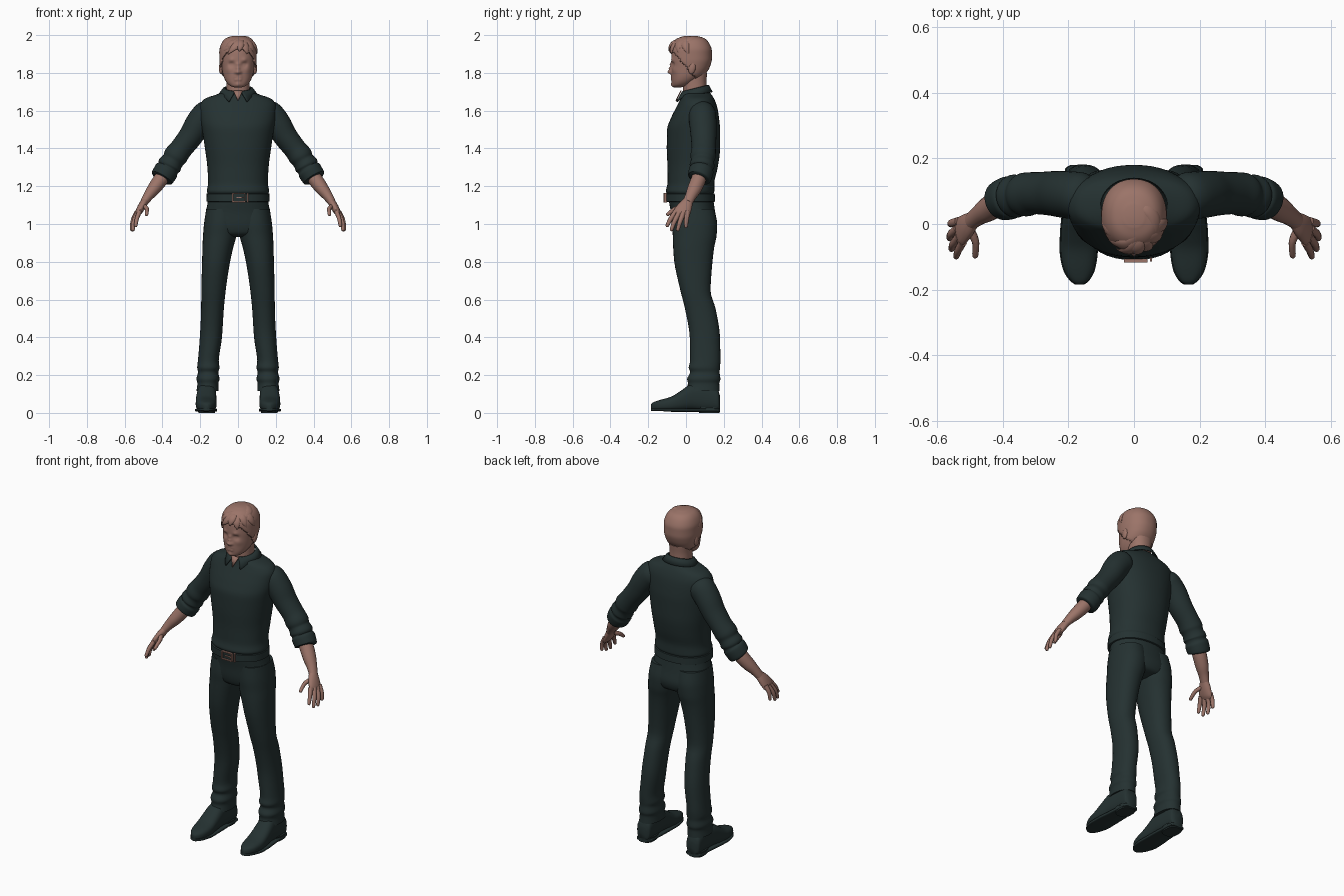
import bpy, bmesh, math
from mathutils import Vector, Matrix

cube = bpy.data.objects.get("Cube")
if cube:
    bpy.data.objects.remove(cube, do_unlink=True)


def material(name, rgb):
    m = bpy.data.materials.new(name)
    m.use_nodes = True
    m.diffuse_color = (*rgb, 1)
    m.node_tree.nodes["Principled BSDF"].inputs["Base Color"].default_value = (*rgb, 1)
    return m


CLOTH = material("dark green cloth", (0.018, 0.031, 0.031))
SKIN = material("warm skin", (0.33, 0.175, 0.14))


def finish(name, bm, mat, mirror=False, thick=0, angle=50):
    """Turn a bmesh into a smooth shaded object."""
    bmesh.ops.recalc_face_normals(bm, faces=bm.faces)
    for f in bm.faces:
        f.smooth = True
    me = bpy.data.meshes.new(name)
    bm.to_mesh(me)
    bm.free()
    me.set_sharp_from_angle(angle=math.radians(angle))
    me.materials.append(mat)
    ob = bpy.data.objects.new(name, me)
    bpy.context.scene.collection.objects.link(ob)
    if thick:
        mod = ob.modifiers.new("thickness", 'SOLIDIFY')
        mod.thickness = thick
    if mirror:
        ob.modifiers.new("mirror", 'MIRROR')
    return ob


def smooth_rows(rows, steps):
    """Monotone spline through rows of numbers."""
    if steps < 2:
        return rows
    cols = []
    for v in zip(*rows):
        d = [b - a for a, b in zip(v, v[1:])]
        m = [d[0]] + [2 * a * b / (a + b) if a * b > 0 else 0 for a, b in zip(d, d[1:])] + [d[-1]]
        out = []
        for i in range(len(d)):
            for k in range(steps):
                t = k / steps
                out.append(v[i] + m[i] * t * (1 - t) ** 2 - m[i + 1] * t * t * (1 - t)
                           + d[i] * t * t * (3 - 2 * t))
        cols.append(out + [v[-1]])
    return list(zip(*cols))


def circle(n, power=2):
    for k in range(n):
        a = math.tau * k / n
        c, s = math.cos(a), math.sin(a)
        yield (math.copysign(abs(c) ** (2 / power), c), math.copysign(abs(s) ** (2 / power), s))


def bridge(rings, closed=True):
    bm = bmesh.new()
    vs = [[bm.verts.new(p) for p in r] for r in rings]
    n = len(vs[0])
    for a, b in zip(vs, vs[1:]):
        for k in range(n if closed else n - 1):
            j = (k + 1) % n
            bm.faces.new((a[k], a[j], b[j], b[k]))
    if closed:
        bm.faces.new(vs[0])
        bm.faces.new(vs[-1])
    return bm


def stack(rows, n=32, power=2.2, steps=4, along="z"):
    """Loft of rounded sections, each given as height and a bounding box."""
    rings = []
    for h, a0, a1, b0, b1 in smooth_rows(rows, steps):
        pts = [((a0 + a1) / 2 + c * (a1 - a0) / 2, (b0 + b1) / 2 + s * (b1 - b0) / 2)
               for c, s in circle(n, power)]
        rings.append([(a, b, h) if along == "z" else (a, h, b) for a, b in pts])
    return bridge(rings)


def tube(rows, n=16, steps=4, centre=None):
    """Loft along a path of x, y, z, width and thickness radius."""
    rows = smooth_rows(rows, steps)
    pts = [Vector(r[:3]) for r in rows]
    rings = []
    for i, (p, r) in enumerate(zip(pts, rows)):
        t = (pts[min(i + 1, len(pts) - 1)] - pts[max(i - 1, 0)]).normalized()
        a = t.cross(p - centre) if centre else Vector((0, 1, 0)) - t * t.y
        a.normalize()
        b = t.cross(a)
        rings.append([p + a * c * r[3] + b * s * r[4] for c, s in circle(n)])
    return bridge(rings)


def sym(rows):
    return [(z, -w, w, y0, y1) for z, w, y0, y1 in rows]


def box(name, centre, size, mat):
    bm = bmesh.new()
    bmesh.ops.create_cube(bm, size=1, matrix=Matrix.Translation(centre) @ Matrix.Diagonal((*size, 1)))
    finish(name, bm, mat, angle=30)


# Shirt body
shirt = sym([(1.71, .062, -.003, .112), (1.70, .078, -.01, .122), (1.685, .115, -.02, .135),
             (1.66, .18, -.03, .15), (1.62, .203, -.05, .165), (1.56, .2, -.08, .175),
             (1.5, .19, -.1, .18), (1.4, .175, -.102, .18), (1.3, .162, -.098, .168),
             (1.22, .158, -.098, .15), (1.175, .165, -.107, .15), (1.16, .16, -.1, .145)])
finish("shirt", stack(shirt, n=48), CLOTH)

# Sleeves with rolled cuffs
sleeve = [(.12, .08, 1.6, .05, .04), (.165, .085, 1.58, .073, .074), (.21, .09, 1.53, .072, .07),
          (.25, .093, 1.465, .068, .064), (.3, .094, 1.4, .064, .06), (.33, .09, 1.36, .067, .064),
          (.345, .088, 1.335, .061, .058), (.362, .085, 1.31, .066, .064), (.37, .083, 1.295, .06, .058),
          (.38, .08, 1.28, .066, .065), (.402, .072, 1.245, .062, .062), (.405, .07, 1.24, .052, .052)]
finish("sleeves", tube(sleeve, n=28), CLOTH, mirror=True)

# Folded collar with two front points, and the open neck between them
edges = [[], [], []]
for i in range(41):
    a = math.radians(12 + 336 * i / 40)
    s, c = math.sin(a), -math.cos(a)
    f = max(0, -c) ** 6
    y = .05 + .065 * c
    edges[0].append((.068 * s, y, 1.704 + .25 * (y + .015)))
    edges[1].append((.08 * s, y + .007 * c, 1.702 + .25 * (y + .015)))
    edges[2].append((.103 * s + math.copysign(.03, s) * f, .053 + .088 * c - .02 * f,
                     1.688 + .012 * c - .032 * f))
finish("collar", bridge(edges, closed=False), CLOTH, thick=.006)
bm = bmesh.new()
bm.faces.new([bm.verts.new(p) for p in ((-.025, -.024, 1.705), (.025, -.024, 1.705), (0, -.05, 1.65))])
finish("open_neck", bm, SKIN, thick=.006)

# Trousers: pelvis, legs, belt
hips = sym([(1.17, .155, -.095, .14), (1.12, .16, -.09, .146), (1.06, .17, -.08, .155),
            (1, .178, -.075, .165), (.95, .15, -.06, .15), (.93, .06, -.02, .09)])
finish("trouser_hips", stack(hips, n=40), CLOTH)
leg = [(1.08, .0, .168, -.07, .15), (1, .0, .18, -.074, .165), (.94, .008, .185, -.07, .162),
       (.88, .024, .188, -.068, .15), (.8, .042, .19, -.062, .14), (.65, .065, .194, -.03, .13),
       (.55, .075, .195, -.005, .157), (.4, .085, .202, .02, .18), (.28, .102, .212, .022, .182),
       (.24, .098, .216, .014, .18), (.215, .104, .212, .022, .178), (.18, .098, .22, .006, .182),
       (.155, .104, .215, .01, .176), (.115, .102, .22, .0, .178)]
finish("trouser_legs", stack(leg), CLOTH, mirror=True)
belt = sym([(1.163, .16, -.1, .146), (1.16, .166, -.11, .152),
            (1.12, .167, -.11, .154), (1.117, .16, -.1, .148)])
finish("belt", stack(belt, n=40, steps=1), CLOTH)

# Buckle frame, pin and belt loop
for side in (-1, 1):
    box("buckle_side", (.005 + side * .032, -.112, 1.14), (.007, .012, .05), SKIN)
    box("buckle_rail", (.005, -.112, 1.14 + side * .022), (.07, .012, .006), SKIN)
box("buckle_pin", (.012, -.113, 1.14), (.04, .008, .005), SKIN)
box("belt_keeper", (.052, -.107, 1.14), (.007, .014, .05), SKIN)

# Shoes with soles
shoe = [(.18, .14, .19, .015, .09), (.168, .122, .207, .008, .125), (.1, .118, .212, .008, .16),
        (.035, .115, .217, .014, .155), (-.03, .114, .223, .01, .115), (-.08, .113, .224, .008, .085),
        (-.14, .122, .213, .01, .068), (-.175, .142, .19, .014, .055), (-.185, .156, .176, .02, .045)]
finish("shoes", stack(shoe, power=2.6, along="y"), CLOTH, mirror=True)
sole = [(y, a - .003, b + .003, .006 if y > -.1 else .01, .024) for y, a, b, _, _ in shoe]
finish("soles", stack(sole, power=5, along="y"), CLOTH, mirror=True)
heel = [(0, .122, .21, .07, .178), (.03, .118, .213, .06, .18)]
finish("shoe_heels", stack(heel, power=2.6, steps=1), CLOTH, mirror=True)

# Forearms, palms and fingers
forearm = [(.375, .08, 1.285, .035, .035), (.41, .066, 1.235, .04, .039), (.445, .045, 1.187, .038, .035),
           (.475, .025, 1.148, .03, .027), (.497, .008, 1.115, .027, .021)]
finish("forearms", tube(forearm), SKIN, mirror=True)
palm = [(.49, .014, 1.125, .025, .02), (.508, -.004, 1.095, .038, .021),
        (.528, -.022, 1.06, .045, .017), (.538, -.03, 1.043, .036, .01)]
finish("palms", tube(palm), SKIN, mirror=True)
fingers = {
    "index_fingers": ((.522, -.055, 1.065), (.537, -.084, 1.022), (.542, -.1, .99)),
    "middle_fingers": ((.532, -.036, 1.06), (.553, -.064, 1.007), (.556, -.077, .968)),
    "ring_fingers": ((.537, -.014, 1.06), (.56, -.034, 1.005), (.562, -.044, .968)),
    "little_fingers": ((.535, .008, 1.065), (.557, .002, 1.02), (.56, .0, .985)),
    "thumbs": ((.502, -.012, 1.1), (.482, -.06, 1.078), (.484, -.098, 1.05)),
}
for name, (a, b, c) in fingers.items():
    tip = Vector(c) + (Vector(c) - Vector(b)).normalized() * .006
    rows = [(*a, .014, .013), (*b, .012, .011), (*c, .009, .009), (*tip, .004, .004)]
    finish(name, tube(rows, n=10), SKIN, mirror=True)

# Neck and head
neck = sym([(1.66, .065, -.015, .11), (1.71, .06, -.015, .108), (1.75, .06, -.015, .108), (1.8, .062, .0, .112)])
finish("neck", stack(neck), SKIN)
skull = [(1.723, .018, -.062, -.025), (1.732, .042, -.07, .01), (1.755, .064, -.074, .05),
         (1.79, .079, -.076, .095), (1.83, .086, -.077, .12), (1.87, .09, -.078, .13),
         (1.91, .09, -.076, .13), (1.95, .078, -.062, .115), (1.975, .055, -.035, .09), (1.987, .02, .0, .05)]
bm = stack(sym(skull), n=96, steps=6)
# Face strokes: x, z, radius, push along y
strokes = [(0, 1.805, .011, -.022), (0, 1.825, .009, -.014), (0, 1.845, .008, -.009),
           (.013, 1.802, .008, -.008), (.034, 1.846, .014, .013), (.034, 1.844, .007, -.006),
           (.035, 1.866, .013, -.007), (.012, 1.78, .01, -.005), (.01, 1.765, .009, -.006),
           (.012, 1.7725, .005, .004), (0, 1.737, .014, -.008), (.052, 1.815, .017, -.004)]
for v in bm.verts:
    if v.co.y < 0:
        x, z = v.co.x, v.co.z
        for sx, sz, r, push in strokes:
            for side in ((1, -1) if sx else (1,)):
                v.co.y += push * math.exp(-((x - side * sx) ** 2 + (z - sz) ** 2) / (r * r))
finish("head", bm, SKIN, angle=80)
bm = bmesh.new()
bmesh.ops.create_uvsphere(bm, u_segments=16, v_segments=12, radius=1,
                          matrix=Matrix.Translation((.09, .032, 1.825)) @ Matrix.Rotation(-.2, 4, 'X')
                          @ Matrix.Diagonal((.011, .019, .032, 1)))
finish("ears", bm, SKIN, mirror=True)

# Hair cap trimmed along the hairline
cap = [(z + .009 * (z - 1.72) / .27, w + .009, y0 - .008, y1 + .007) for z, w, y0, y1 in skull[2:]]
bm = stack(sym(cap), n=64, steps=5)
gone = []
for f in bm.faces:
    c = f.calc_center_median()
    if c.z < max(1.91 - (c.y + .07) * 1.1, 1.757):
        gone.append(f)
bmesh.ops.delete(bm, geom=gone, context='FACES')
finish("hair_cap", bm, SKIN, thick=.01)

# Swept hair locks: start and end direction as azimuth from the front and elevation
locks = [(40, 78, -62, 12), (25, 66, -32, 8), (12, 60, 4, 16), (20, 60, 30, 8), (35, 68, 58, 12),
         (60, 70, 84, 8), (-20, 75, -88, 10), (0, 55, -48, 24), (150, 80, 20, 30), (170, 72, -12, 34)]
middle = Vector((0, .025, 1.885))
for i, (az0, el0, az1, el1) in enumerate(locks):
    rows = []
    for k in range(9):
        t = k / 8
        az, el = math.radians(az0 + (az1 - az0) * t), math.radians(el0 + (el1 - el0) * t)
        lift = .98 + (.05 + .02 * (i % 3)) * math.sin(math.pi * min(1, t * .85))
        p = middle + lift * Vector((.1 * math.sin(az) * math.cos(el),
                                    -.118 * math.cos(az) * math.cos(el), .106 * math.sin(el)))
        w = math.sin(math.pi * (.12 + .84 * t))
        rows.append((*p, .022 * w, .009 * w))
    finish("hair_lock", tube(rows, n=10, steps=2, centre=middle), SKIN)
